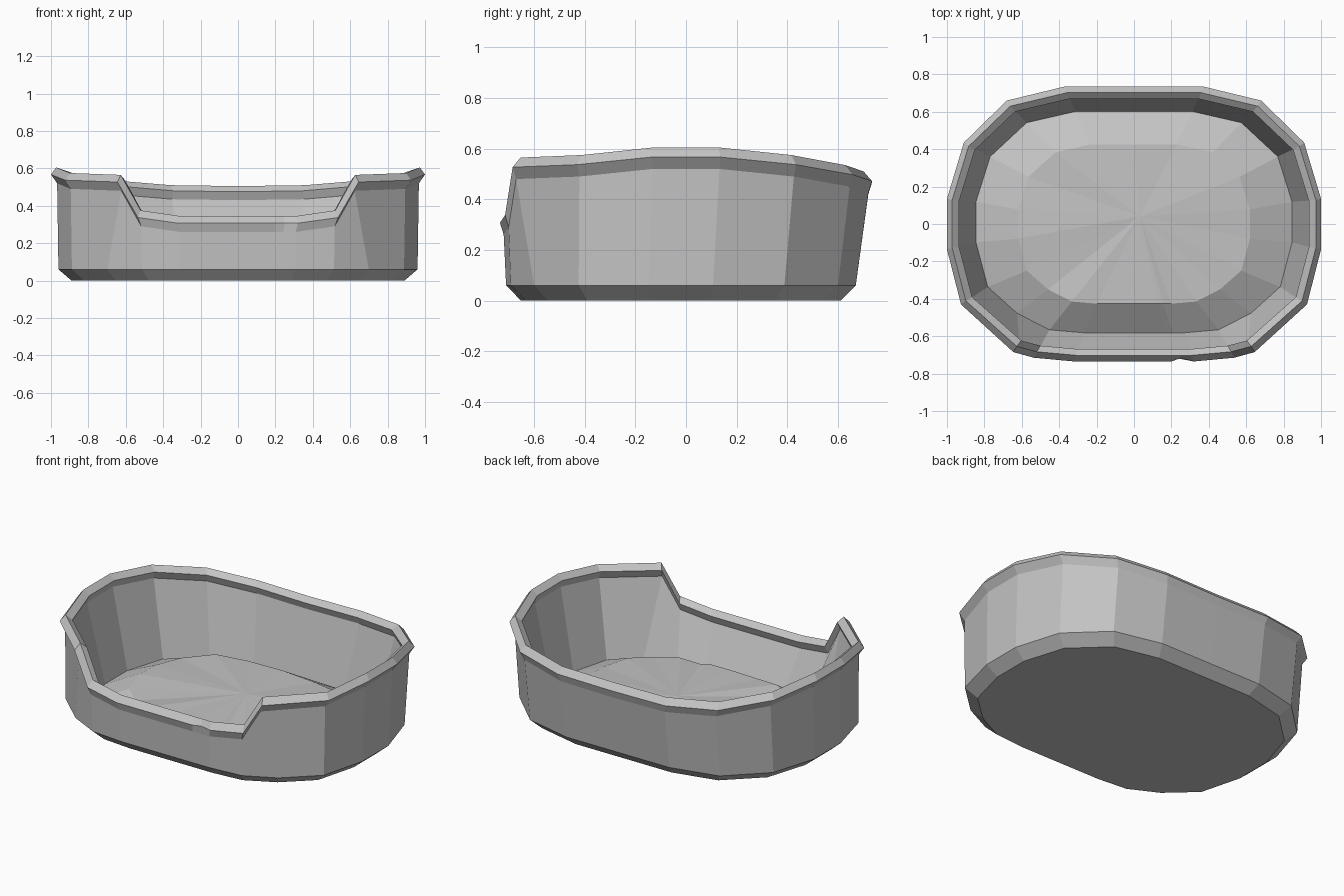
import bpy, bmesh, random

random.seed(4)
old = bpy.data.objects.get("Cube")
if old:
    bpy.data.objects.remove(old)

grey = bpy.data.materials.new("plain grey")
grey.use_nodes = True
COLOUR = (0.55, 0.55, 0.55, 1)
grey.diffuse_color = COLOUR
grey.node_tree.nodes["Principled BSDF"].inputs["Base Color"].default_value = COLOUR

# Rim outline from back to front: x, y, height of the rim crest
HALF = [(.37, .735, .51), (.68, .66, .535), (.91, .435, .575), (1, .135, .605),
        (1, -.135, .605), (.925, -.43, .575), (.645, -.685, .565),
        (.535, -.715, .375), (.32, -.735, .345)]
CORNER = .645                       # station beside the front opening
NICK = [(.25, -.735, .345), (.2, -.735, .345)]
LEFT = [(-x, y, z) for x, y, z in reversed(HALF)]
STATIONS = HALF + NICK + [(0, -.735, .345)] + LEFT + [(0, .735, .505)]


def ring(sx, sy, dy=0, z=None, drop=0, spread=0, nick=0, wobble=0):
    """Scaled copy of the outline, at a fixed height or below the crest."""
    pts = []
    for x, y, top in STATIONS:
        px, py = x * sx, y * sy + dy
        if abs(x) == CORNER:
            px += spread if x > 0 else -spread
            py += spread * .8
        if x == NICK[0][0]:
            py += nick
        h = top - drop if z is None else z + random.uniform(-wobble, wobble)
        pts.append((px, py, h))
    return pts


def loft(name, rings, cap=False, peak=None):
    """Skin the rings; close the first with a face or the last to a peak."""
    bm = bmesh.new()
    loops = [[bm.verts.new(p) for p in r] for r in rings]
    n = len(STATIONS)
    for a, b in zip(loops, loops[1:]):
        for i in range(n):
            j = (i + 1) % n
            bm.faces.new((a[j], a[i], b[i], b[j]))
    if cap:
        bm.faces.new(loops[0])
    if peak:
        top = bm.verts.new(peak)
        for i in range(n):
            bm.faces.new((loops[-1][(i + 1) % n], loops[-1][i], top))
    mesh = bpy.data.meshes.new(name)
    bm.to_mesh(mesh)
    bm.free()
    mesh.materials.append(grey)
    obj = bpy.data.objects.new(name, mesh)
    bpy.context.collection.objects.link(obj)


base = ring(.89, .86, -.02, z=0, spread=.08)
foot = ring(.96, .94, -.02, z=.06, spread=.08)
wall_top = ring(.967, .98, drop=.085)
tip = ring(1, 1, drop=.038, nick=.018)
crest = ring(.972, .955)
lip = ring(.935, .91, drop=.03)
lining_top = ring(.95, .935, drop=.075)
floor_edge = ring(.845, .805, .01, z=.04, spread=.08)
cushion_ring = ring(.62, .58, z=.145, spread=.06, wobble=.01)

loft("outer_wall", [base, foot, wall_top], cap=True)        # sides and underside
loft("rim", [wall_top, tip, crest, lip, lining_top])        # flared edge, undercut inside
loft("inner_wall", [lining_top, floor_edge])                # lining
loft("cushion", [floor_edge, cushion_ring], peak=(.03, .04, .16))
